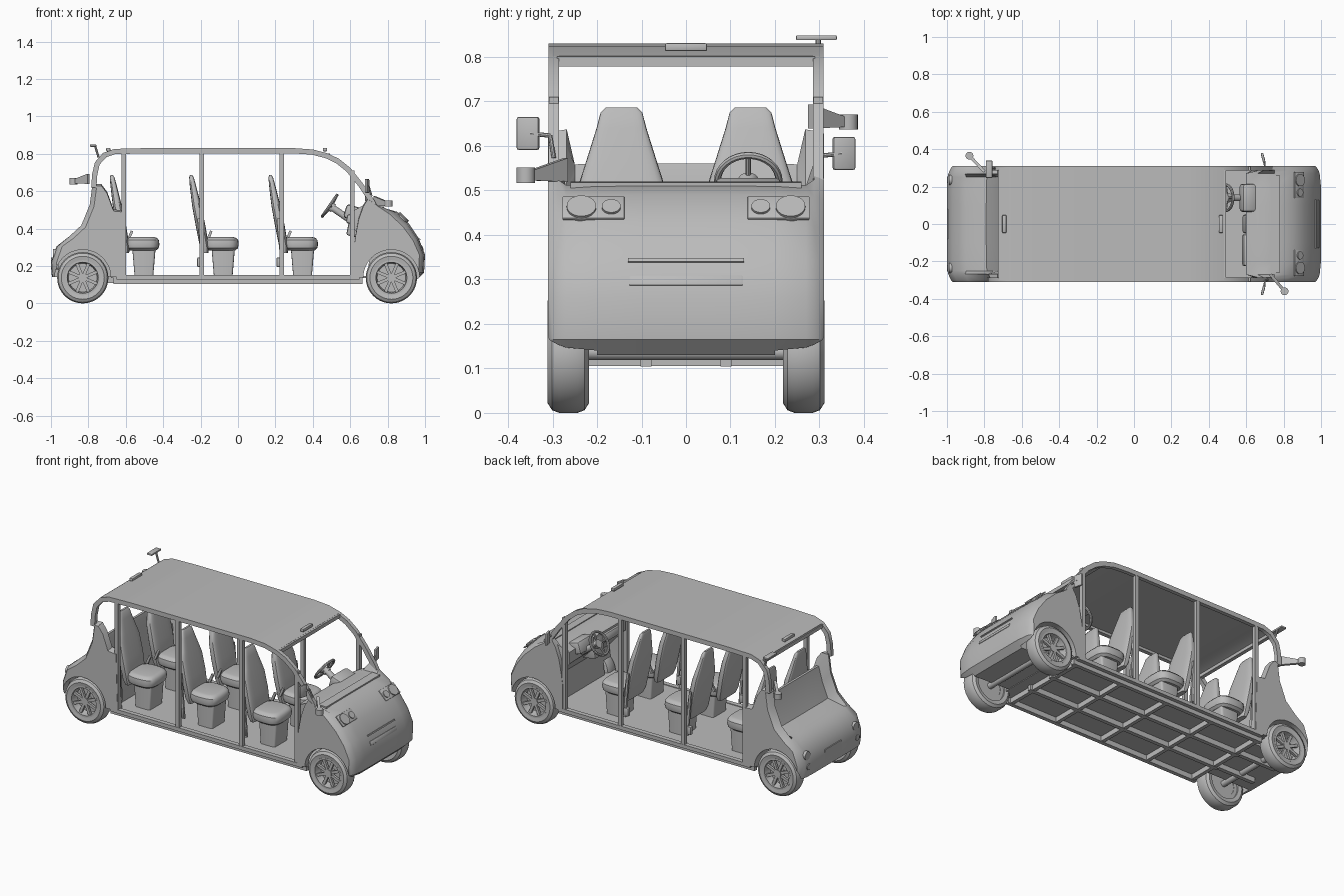
import bpy, bmesh, math
from mathutils import Matrix, Vector, Euler

if "Cube" in bpy.data.objects:
    bpy.data.objects.remove(bpy.data.objects["Cube"], do_unlink=True)

grey = bpy.data.materials.new("plain grey")
grey.use_nodes = True
grey.diffuse_color = (0.5, 0.5, 0.5, 1)
grey.node_tree.nodes["Principled BSDF"].inputs["Base Color"].default_value = grey.diffuse_color
parts = []


def finish(name, bm):
    bmesh.ops.recalc_face_normals(bm, faces=bm.faces[:])
    mesh = bpy.data.meshes.new(name)
    bm.to_mesh(mesh)
    bm.free()
    mesh.materials.append(grey)
    obj = bpy.data.objects.new(name, mesh)
    bpy.context.collection.objects.link(obj)
    parts.append(obj)
    return obj


def loft(name, rings, loop=False):
    """Skin closed rings of points; cap the ends unless the rings form a loop."""
    bm = bmesh.new()
    rows = [[bm.verts.new(p) for p in ring] for ring in rings]
    pairs = list(zip(rows, rows[1:])) + ([(rows[-1], rows[0])] if loop else [])
    for a, b in pairs:
        for i in range(len(a)):
            j = (i + 1) % len(a)
            bm.faces.new((a[i], a[j], b[j], b[i]))
    if not loop:
        bm.faces.new(rows[0])
        bm.faces.new(rows[-1])
    return finish(name, bm)


def box(name, centre, size, rot=(0, 0, 0), bevel=0):
    bm = bmesh.new()
    place = Matrix.LocRotScale(Vector(centre), Euler(rot), Vector(size))
    bmesh.ops.create_cube(bm, size=1, matrix=place)
    if bevel:
        bmesh.ops.bevel(bm, geom=bm.edges[:], offset=bevel, segments=2, affect="EDGES", profile=0.5)
    return finish(name, bm)


def rod(name, start, end, radius, sides=16):
    a, b = Vector(start), Vector(end)
    bm = bmesh.new()
    place = Matrix.Translation((a + b) / 2) @ (b - a).to_track_quat("Z", "Y").to_matrix().to_4x4()
    bmesh.ops.create_cone(bm, cap_ends=True, segments=sides, radius1=radius, radius2=radius,
                          depth=(b - a).length, matrix=place)
    return finish(name, bm)


def band(name, path, y0, y1, thick):
    """Sweep a rectangle along a side-view path, thickening it inwards."""
    pts = [Vector(p) for p in path]
    rings = []
    for i, p in enumerate(pts):
        d = (pts[min(i + 1, len(pts) - 1)] - pts[max(i - 1, 0)]).normalized()
        q = p + Vector((d.y, -d.x)) * thick
        rings.append([(p.x, y0, p.y), (p.x, y1, p.y), (q.x, y1, q.y), (q.x, y0, q.y)])
    return loft(name, rings)


def oval(cx, cy, z, hx, hy, power=0.5, count=24):
    """Rounded rectangle ring at height z."""
    ring = []
    for i in range(count):
        c, s = math.cos(math.tau * i / count), math.sin(math.tau * i / count)
        ring.append((cx + hx * math.copysign(abs(c) ** power, c),
                     cy + hy * math.copysign(abs(s) ** power, s), z))
    return ring


def lathe(name, x, y, z, side, profile, count=40):
    """Revolve (offset, radius) points about an axle along y."""
    rings = []
    for i in range(count):
        a = math.tau * i / count
        rings.append([(x + r * math.cos(a), side * (y + o), z + r * math.sin(a)) for o, r in profile])
    return loft(name, rings, loop=True)


# Front and rear body shells: the flanks differ from the middle
AXLES = {"front": 0.82, "rear": -0.83}
AXLE_Z = 0.137


def body(name, middle, flank, inner, axle):
    half = [0, 0.1, 0.2, inner, inner + 0.018, 0.298, 0.307, 0.31]
    rings = []
    for y in [-h for h in half[:0:-1]] + half:
        profile = flank if abs(y) > inner else middle
        edge = (abs(y) / 0.31) ** 10
        ring = []
        for x, z in profile:
            if abs(x) > 0.75:
                x -= math.copysign(0.03 * edge, x)
            ring.append((x, y, z - (0.012 * edge if z > 0.33 else 0)))
        rings.append(ring)
    shell = loft(name, rings)
    for side in (-1, 1):
        cutter = rod("arch_cutter", (axle, side * 0.2, AXLE_Z), (axle, side * 0.4, AXLE_Z), 0.15, 48)
        cutter.hide_render = True
        mod = shell.modifiers.new("wheel_arch", "BOOLEAN")
        mod.operation, mod.object, mod.solver = "DIFFERENCE", cutter, "EXACT"
        bpy.context.view_layer.objects.active = shell
        bpy.ops.object.modifier_apply(modifier=mod.name)
        parts.remove(cutter)
        bpy.data.objects.remove(cutter, do_unlink=True)


nose = [(0.965, 0.35), (1, 0.26), (0.995, 0.165), (0.96, 0.13)]
body("front_body",
     [(0.69, 0.14), (0.71, 0.3), (0.66, 0.36), (0.6, 0.42), (0.6, 0.49), (0.66, 0.515),
      (0.76, 0.515), (0.85, 0.49), (0.915, 0.425)] + nose,
     [(0.62, 0.14), (0.62, 0.3), (0.63, 0.38), (0.645, 0.46), (0.67, 0.53), (0.695, 0.57),
      (0.75, 0.53), (0.84, 0.49), (0.91, 0.425)] + nose, 0.27, AXLES["front"])
tail = [(-0.97, 0.305), (-1, 0.22), (-0.995, 0.14)]
body("rear_body",
     [(-0.64, 0.14), (-0.66, 0.3), (-0.7, 0.5), (-0.705, 0.54), (-0.71, 0.56), (-0.715, 0.56),
      (-0.725, 0.56), (-0.75, 0.47), (-0.79, 0.38), (-0.9, 0.36)] + tail,
     [(-0.6, 0.14), (-0.605, 0.3), (-0.61, 0.5), (-0.665, 0.505), (-0.7, 0.6), (-0.73, 0.64),
      (-0.785, 0.64), (-0.8, 0.53), (-0.845, 0.42), (-0.91, 0.36)] + tail, 0.25, AXLES["rear"])

# Roof skin, hoop frames, headers and door pillars
hoop = [(-0.785, 0.62), (-0.78, 0.69), (-0.765, 0.755), (-0.72, 0.805), (-0.66, 0.826), (-0.5, 0.83),
        (0.3, 0.83), (0.4, 0.823), (0.48, 0.802), (0.54, 0.773), (0.6, 0.725), (0.665, 0.645),
        (0.73, 0.55), (0.755, 0.5)]
band("roof_panel", hoop[3:9], -0.3, 0.3, 0.012)
for side in (-1, 1):
    band("roof_hoop", hoop, side * 0.285, side * 0.309, 0.028)
    for x, top in ((-0.61, 0.81), (-0.195, 0.81), (0.235, 0.81), (0.612, 0.71)):
        box("door_pillar", (x, side * 0.297, (top + 0.14) / 2), (0.024, 0.022, top - 0.14))
for x, z in ((0.48, 0.79), (-0.715, 0.79)):
    box("roof_header", (x, 0, z), (0.022, 0.58, 0.022))
    box("roof_marker_lamp", (x * 0.97, 0, 0.822), (0.022, 0.095, 0.018), bevel=0.004)

# Floor and ladder frame
box("floor_panel", (0.02, 0, 0.141), (1.4, 0.58, 0.012))
for side in (-1, 1):
    box("side_sill", (0, side * 0.296, 0.14), (1.3, 0.028, 0.022))
    for y in (0.09, 0.275):
        box("frame_rail", (0, side * y, 0.12), (1.33, 0.024, 0.032))
    box("rear_frame_rail", (-0.77, side * 0.09, 0.125), (0.3, 0.024, 0.03))
for i in range(5):
    box("frame_cross_member", (-0.64 + i * 0.32, 0, 0.12), (0.022, 0.55, 0.03))

# Wheels
tyre = [(0, 0.092), (-0.004, 0.115), (0.006, 0.131), (0.022, 0.137), (0.063, 0.137),
        (0.079, 0.131), (0.089, 0.115), (0.085, 0.092)]
rim = [(0.01, 0.07), (0.01, 0.094), (0.086, 0.094), (0.086, 0.083), (0.05, 0.078)]
for end, x in AXLES.items():
    rod(end + "_axle", (x, -0.25, AXLE_Z), (x, 0.25, AXLE_Z), 0.018)
    for side in (-1, 1):
        lathe(end + "_tyre", x, 0.222, AXLE_Z, side, tyre)
        lathe(end + "_rim", x, 0.222, AXLE_Z, side, rim)
        rod(end + "_brake_disc", (x, side * 0.235, AXLE_Z), (x, side * 0.262, AXLE_Z), 0.082, 32)
        rod(end + "_hub", (x, side * 0.25, AXLE_Z), (x, side * 0.302, AXLE_Z), 0.024)
        for i in range(8):
            a = math.tau * (i + 0.5) / 8
            box(end + "_spoke", (x + 0.05 * math.cos(a), side * 0.292, AXLE_Z + 0.05 * math.sin(a)),
                (0.072, 0.014, 0.017), (0, -a, 0))

# Six seats
back = [(0.27, 0.25, 0.08, 0.016), (0.3, 0.245, 0.09, 0.024), (0.42, 0.223, 0.097, 0.026),
        (0.52, 0.203, 0.094, 0.024), (0.57, 0.194, 0.078, 0.021), (0.64, 0.181, 0.056, 0.016),
        (0.675, 0.175, 0.047, 0.012), (0.686, 0.173, 0.036, 0.006)]
cushion = [(0.283, 0.8), (0.295, 0.95), (0.315, 1), (0.338, 0.97), (0.35, 0.86), (0.354, 0.7)]
for row in range(3):
    dx = -0.424 * row
    for side in (-1, 1):
        y = side * 0.145
        loft("seat_back", [oval(x + dx, y, z, depth, width) for z, x, width, depth in back])
        loft("seat_cushion", [oval(0.335 + dx, y, z, 0.093 * k, 0.1 * k, 0.6) for z, k in cushion])
        loft("seat_pedestal", [oval(0.345 + dx, y, z, h, 0.065, 0.2) for z, h in ((0.147, 0.05), (0.29, 0.062))])
        box("seat_bracket", (0.225 + dx, side * 0.255, 0.32), (0.014, 0.012, 0.27), (0, -0.08, 0))
        box("belt_reel", (0.222 + dx, side * 0.255, 0.22), (0.032, 0.025, 0.05), bevel=0.005)
        box("belt_buckle", (0.27 + dx, side * 0.04, 0.36), (0.014, 0.012, 0.06), (0, 0.4, 0))

# Steering wheel and dashboard
hub = Vector((0.49, 0.14, 0.522))
axis = Vector((-0.82, 0, 0.57)).normalized()
u = Vector((0, 1, 0))
v = axis.cross(u)
rings = []
for i in range(32):
    out = u * math.cos(math.tau * i / 32) + v * math.sin(math.tau * i / 32)
    rings.append([hub + out * (0.069 + 0.008 * math.cos(math.tau * k / 8))
                  + axis * 0.008 * math.sin(math.tau * k / 8) for k in range(8)])
loft("steering_wheel_rim", rings, loop=True)
for d in (u, -u, v, -v):
    rod("steering_wheel_spoke", hub - axis * 0.012, hub + d * 0.068, 0.006, 8)
rod("steering_wheel_boss", hub - axis * 0.025, hub - axis * 0.002, 0.024)
rod("steering_column", hub - axis * 0.02, hub - axis * 0.16, 0.018)
box("instrument_pod", (0.61, 0.14, 0.485), (0.08, 0.15, 0.075), (0, 0.3, 0), 0.015)
box("centre_console", (0.635, 0, 0.42), (0.09, 0.1, 0.13), (0, 0.2, 0), 0.012)
box("glove_shelf", (0.605, -0.14, 0.45), (0.05, 0.17, 0.05), (0, 0.2, 0), 0.012)

# Lamps and nose trim
out = Vector((1, 0, 1)).normalized()
for side in (-1, 1):
    box("headlamp_surround", (0.882, side * 0.208, 0.46), (0.008, 0.14, 0.07), (0, -math.pi / 4, 0), 0.003)
    for y, r in ((0.235, 0.033), (0.168, 0.021)):
        p = Vector((0.882, side * y, 0.457))
        rod("headlamp", p - out * 0.02, p + out * 0.012, r, 28)
    for z, r in ((0.265, 0.026), (0.2, 0.018)):
        rod("tail_lamp", (-0.96, side * 0.235, z), (-1 + (z - 0.2) * 0.15, side * 0.235, z), r, 24)
box("nose_crease", (0.97, 0, 0.342), (0.01, 0.26, 0.008), (0, -0.37, 0))
box("nose_slot", (0.985, 0, 0.297), (0.008, 0.255, 0.024), (0, -0.37, 0), 0.003)
box("plate_panel", (-0.997, 0, 0.215), (0.006, 0.16, 0.06))
box("cowl_strip", (0.755, 0, 0.513), (0.05, 0.52, 0.012), (0, 0.05, 0))

# Door mirrors
for side, z in ((-1, 0.628), (1, 0.583)):
    box("door_mirror", (0.69, side * 0.355, z), (0.014, 0.052, 0.074), (0, 0, side * 0.25), 0.005)
    elbow = (0.7, side * 0.305, z - 0.005)
    rod("mirror_arm", (0.695, side * 0.35, z), elbow, 0.005, 8)
    rod("mirror_stem", elbow, (0.715, side * 0.297, z - 0.055), 0.005, 8)

# Corner sensors on arms and a bar antenna
for name, root, tip in (("front_sensor", (0.73, -0.27, 0.545), (0.805, -0.36, 0.535)),
                        ("rear_sensor", (-0.8, 0.28, 0.665), (-0.88, 0.365, 0.655))):
    a, b = Vector(root), Vector(tip)
    across = Vector((b.y - a.y, a.x - b.x, 0)).normalized() * 0.008
    loft(name + "_arm", [[p + across + Vector((0, 0, h)), p - across + Vector((0, 0, h)),
                          p - across - Vector((0, 0, k)), p + across - Vector((0, 0, k))]
                         for p, h, k in ((a, 0.028, 0.026), (b, 0.006, 0.012))])
    rod(name, b - Vector((0, 0, 0.018)), b + Vector((0, 0, 0.016)), 0.021, 20)
box("antenna_bar", (-0.775, 0.293, 0.843), (0.035, 0.092, 0.011), bevel=0.003)
rod("antenna_stem", (-0.765, 0.297, 0.845), (-0.745, 0.297, 0.78), 0.006, 8)

# Smooth shading with sharp edges kept
bpy.ops.object.select_all(action="DESELECT")
for obj in parts:
    obj.select_set(True)
bpy.context.view_layer.objects.active = parts[0]
bpy.ops.object.shade_smooth_by_angle(angle=math.radians(35))
